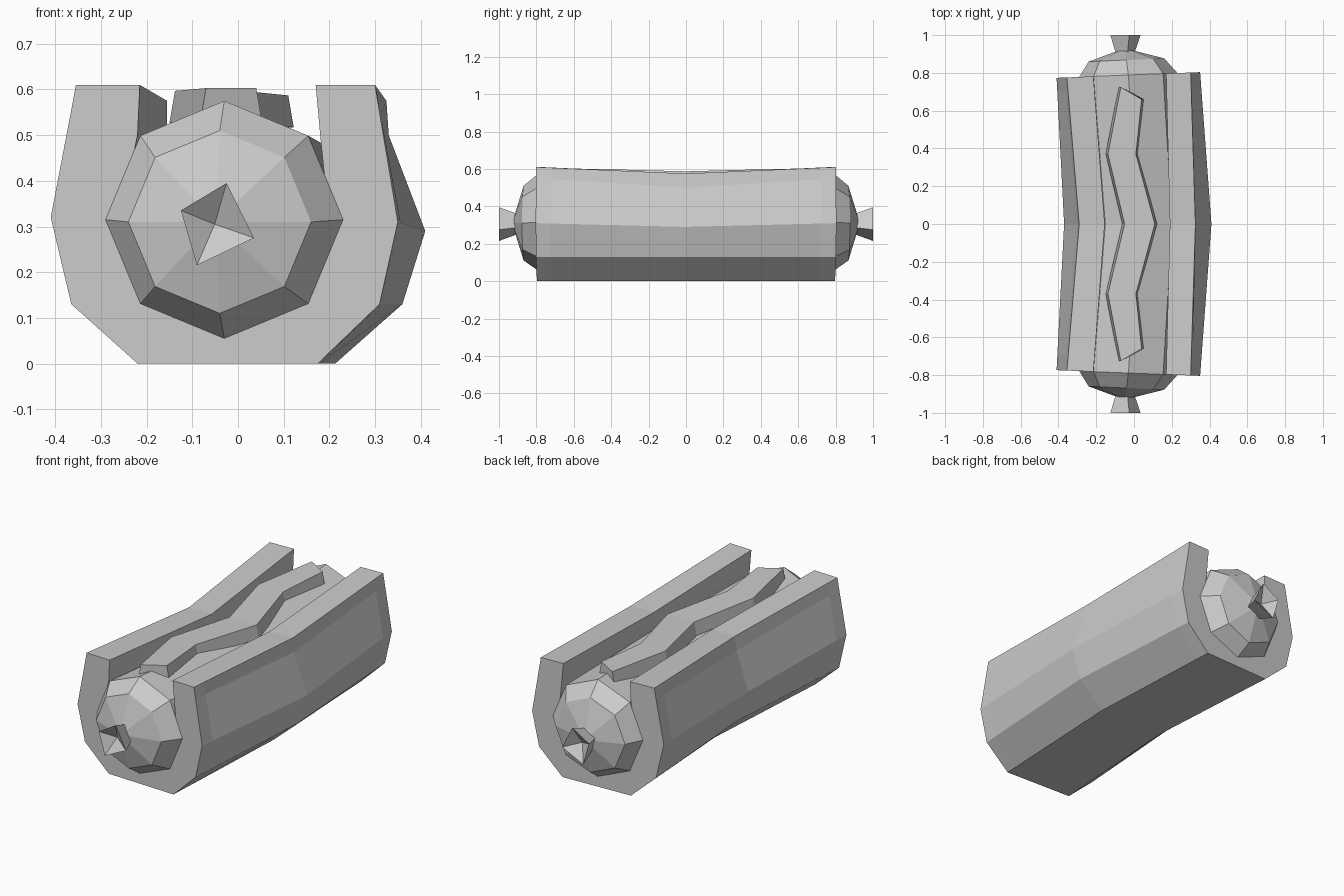
import bpy, bmesh, math
from mathutils import Vector

if "Cube" in bpy.data.objects:
    bpy.data.objects.remove(bpy.data.objects["Cube"], do_unlink=True)

grey = bpy.data.materials.new("plain grey")
grey.use_nodes = True
grey.diffuse_color = (0.6, 0.6, 0.6, 1)
grey.node_tree.nodes["Principled BSDF"].inputs["Base Color"].default_value = (0.6, 0.6, 0.6, 1)


def loft(name, rings, start=None, end=None):
    """Skin closed rings of equal size; close ends with a fan to a point or a flat cap."""
    bm = bmesh.new()
    rows = [[bm.verts.new(p) for p in ring] for ring in rings]
    n = len(rows[0])
    for a, b in zip(rows, rows[1:]):
        for i in range(n):
            j = (i + 1) % n
            bm.faces.new((a[i], a[j], b[j], b[i]))
    for row, tip in ((rows[0], start), (rows[-1], end)):
        if tip is None:
            bm.faces.new(row)
        else:
            v = bm.verts.new(tip)
            for i in range(n):
                bm.faces.new((row[i], row[(i + 1) % n], v))
    bmesh.ops.recalc_face_normals(bm, faces=bm.faces)
    mesh = bpy.data.meshes.new(name)
    bm.to_mesh(mesh)
    bm.free()
    mesh.materials.append(grey)
    obj = bpy.data.objects.new(name, mesh)
    bpy.context.collection.objects.link(obj)
    return obj


def skew(x, y, z):
    """Ends lean a little, following the bend."""
    return (x, y * (1 + 0.05 * x), z)


# Bun: U-shaped section, bent sideways and dipped in the middle
outer_end = [(-0.355, 0.61), (-0.366, 0.55), (-0.41, 0.32), (-0.365, 0.13), (-0.22, 0),
             (0.175, 0), (0.31, 0.13), (0.35, 0.31), (0.31, 0.55), (0.30, 0.61)]
outer_mid = [(-0.29, 0.575), (-0.30, 0.50), (-0.37, 0.30), (-0.31, 0.13), (-0.17, 0),
             (0.213, 0), (0.36, 0.13), (0.41, 0.29), (0.33, 0.50), (0.325, 0.575)]
inner_end = [(0.17, 0.61), (0.18, 0.50), (0.20, 0.31), (0.15, 0.15), (-0.03, 0.09),
             (-0.21, 0.15), (-0.26, 0.31), (-0.22, 0.50), (-0.215, 0.61)]
inner_mid = [(0.19, 0.575), (0.195, 0.50), (0.25, 0.31), (0.20, 0.15), (0.03, 0.09),
             (-0.15, 0.15), (-0.20, 0.31), (-0.155, 0.50), (-0.155, 0.575)]
rings = []
for y in (-0.79, -0.71, 0, 0.71, 0.79):
    t = abs(y) / 0.79
    rings.append([skew(m[0] + (e[0] - m[0]) * t, y, m[1] + (e[1] - m[1]) * t)
                  for e, m in zip(outer_end + inner_end, outer_mid + inner_mid)])
loft("bun", rings)

# Sausage: bent eight-sided tube with domed ends
rings = []
for y, x, z, r in ((-0.87, -0.04, 0.31, 0.20), (-0.79, -0.03, 0.315, 0.26),
                   (0, 0.025, 0.295, 0.25),
                   (0.79, -0.03, 0.315, 0.26), (0.87, -0.04, 0.31, 0.20)):
    rings.append([skew(x + r * math.cos(a * math.pi / 4), y, z + r * math.sin(a * math.pi / 4))
                  for a in range(8)])
loft("sausage", rings, (-0.05, -0.93, 0.31), (-0.05, 0.93, 0.31))

# Knotted tips: flared four-sided ends with a hollow face
square = [Vector(p) for p in ((-0.025, 0.395), (0.035, 0.275), (-0.09, 0.215), (-0.125, 0.335))]
centre = Vector((-0.051, 0.305))
for side, name in ((-1, "front_tip"), (1, "back_tip")):
    rings = []
    for y, scale in ((0.90, 0.6), (1.0, 1.0)):
        pts = [centre + (p - centre) * scale for p in square]
        rings.append([(p.x, side * y, p.y) for p in pts])
    loft(name, rings, (centre.x, side * 0.86, centre.y), (centre.x, side * 0.95, centre.y))

# Sauce: zigzag strip along the top, mirrored front to back
half = [(0, -0.05, 0.11, 0, 0.587), (0.37, -0.138, 0.01, 0.37, 0.597),
        (0.725, -0.07, 0.04, 0.66, 0.603)]
path = [(-a, l, r, -b, z) for a, l, r, b, z in reversed(half[1:])] + half
rings = [[(l, a, z), (r, b, z), (r + 0.012, b, z - 0.07), (l - 0.012, a, z - 0.07)]
         for a, l, r, b, z in path]
loft("sauce", rings)
